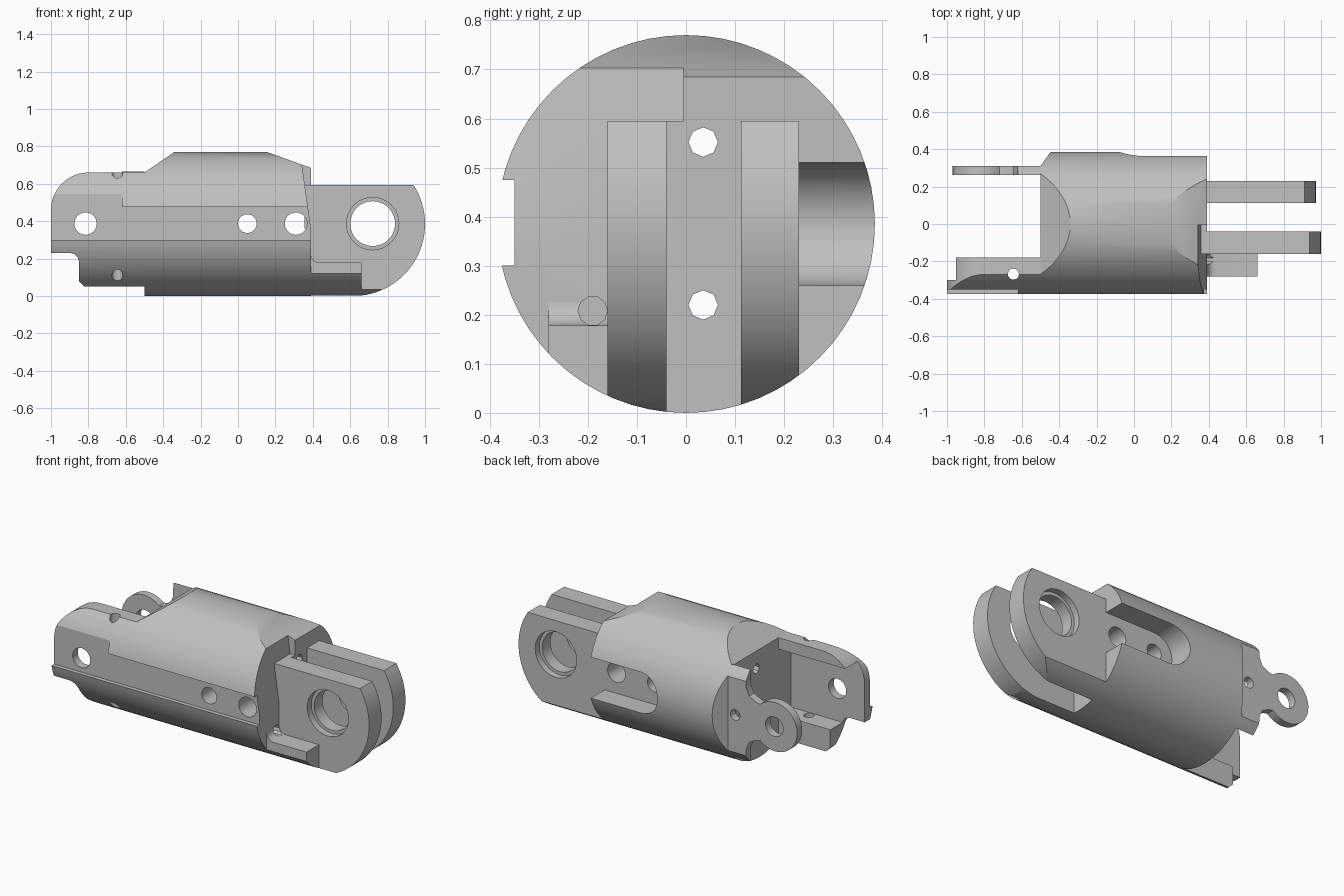
import bpy, bmesh, math

cube = bpy.data.objects.get("Cube")
if cube:
    bpy.data.objects.remove(cube, do_unlink=True)

metal = bpy.data.materials.new("light grey metal")
metal.use_nodes = True
GREY = (0.53, 0.53, 0.53, 1)
metal.diffuse_color = GREY
metal.node_tree.nodes["Principled BSDF"].inputs["Base Color"].default_value = GREY

R, CZ = 0.385, 0.385      # barrel radius and axis height


def prism(name, pts, axis, a, b):
    """Extrude a closed 2D profile along an axis from a to b."""
    place = {"x": lambda p, t: (t, p[0], p[1]),
             "y": lambda p, t: (p[0], t, p[1]),
             "z": lambda p, t: (p[0], p[1], t)}[axis]
    bm = bmesh.new()
    lo = [bm.verts.new(place(p, a)) for p in pts]
    hi = [bm.verts.new(place(p, b)) for p in pts]
    bm.faces.new(lo)
    bm.faces.new(hi[::-1])
    for i in range(len(pts)):
        j = (i + 1) % len(pts)
        bm.faces.new((lo[i], hi[i], hi[j], lo[j]))
    bmesh.ops.recalc_face_normals(bm, faces=bm.faces)
    mesh = bpy.data.meshes.new(name)
    bm.to_mesh(mesh)
    bm.free()
    mesh.materials.append(metal)
    ob = bpy.data.objects.new(name, mesh)
    bpy.context.collection.objects.link(ob)
    return ob


def arc(cx, cy, r, a0, a1, n):
    """Points on an arc, angles in degrees, both ends included."""
    angles = [math.radians(a0 + (a1 - a0) * i / n) for i in range(n + 1)]
    return [(cx + r * math.cos(t), cy + r * math.sin(t)) for t in angles]


def rect(u0, v0, u1, v1):
    return [(u0, v0), (u1, v0), (u1, v1), (u0, v1)]


def rod(u, v, r, axis, a, b, n=24):
    return prism("cutter", arc(u, v, r, 0, 360, n)[:-1], axis, a, b)


def boolean(ob, tool, op="DIFFERENCE"):
    """Apply a boolean and discard the helper."""
    tool.hide_render = True
    mod = ob.modifiers.new("cut", "BOOLEAN")
    mod.object, mod.operation, mod.solver = tool, op, "EXACT"
    bpy.context.view_layer.objects.active = ob
    bpy.ops.object.modifier_apply(modifier=mod.name)
    bpy.data.objects.remove(tool, do_unlink=True)


def cut(ob, pts, axis, a, b):
    boolean(ob, prism("cutter", pts, axis, a, b))


def clip_to_barrel(ob):
    boolean(ob, rod(0, CZ, R, "x", -1.2, 1.2, 64), "INTERSECT")


def cut_front_groove(ob):
    cut(ob, rect(-0.5, 0.30, -0.35, 0.475), "x", -1.2, 0.6)


# Barrel body with sloped top ends
body = rod(0, CZ, R, "x", -0.5, 0.39, 64)
body.name = body.data.name = "barrel_body"
cut(body, [(-0.645, 0.56), (-0.268, 0.82), (-0.7, 0.9)], "y", -0.5, 0.5)
cut(body, [(0.155, 0.77), (0.39, 0.685), (0.5, 0.645), (0.5, 0.9), (0.155, 0.9)], "y", -0.5, 0.5)
# Angled relief on the front half of the lug end
relief = [(0.335, 0.75), (0.39, 0.36), (0.5, 0.36), (0.5, 0.75)]
cut(body, relief, "y", -0.5, -0.16)
cut(body, [(0.335, 0.75), (0.357, 0.594), (0.5, 0.594), (0.5, 0.75)], "y", -0.17, -0.005)
cut_front_groove(body)
cut(body, rect(-0.9, 0.30, -0.62, 0.6), "y", -0.5, -0.35)
# Slanted step beside the rear tab
cut(body, [(-0.6, 0.31), (-0.5, 0.31), (-0.44, 0.394), (-0.44, 0.5), (-0.6, 0.5)], "z", -0.1, 0.9)
# Round-ended rear slot
slot = [(0.6, 0.26), (0.6, 0.51)] + arc(0.05, 0.385, 0.125, 90, 270, 16)
cut(body, slot, "y", 0.23, 0.5)
# Cross holes and lengthwise holes
boolean(body, rod(0.05, 0.387, 0.05, "y", -0.6, 0.6))
boolean(body, rod(0.31, 0.387, 0.06, "y", -0.6, 0.6))
for z in (0.552, 0.22):
    boolean(body, rod(0.035, z, 0.03, "x", -0.7, 0.6, 8))
boolean(body, rod(-0.19, 0.208, 0.03, "x", 0.25, 0.6, 10))

# Two rounded lugs with stepped bores
parts = [body]
for name, y0, y1, shift in (("front_lug", -0.16, -0.04, 0.0),
                            ("rear_lug", 0.112, 0.23, -0.027)):
    outline = [(0.355 if shift == 0 else 0.39, 0.594), (0.355 if shift == 0 else 0.39, 0.36),
               (0.39, 0.36), (0.39, 0.0)]
    outline += arc(0.615 + shift, 0.385, 0.385, -90, 33, 24)
    lug = prism(name, outline, "y", y0, y1)
    clip_to_barrel(lug)
    boolean(lug, rod(0.72, 0.387, 0.12, "y", y0 - 0.1, y1 + 0.1, 32))
    outer = (y0 - 0.1, y0 + 0.04) if y0 < 0 else (y1 - 0.04, y1 + 0.1)
    boolean(lug, rod(0.72, 0.387, 0.14, "y", *outer, 32))
    if y0 < 0:
        boolean(lug, rod(-0.19, 0.208, 0.03, "x", 0.25, 0.5, 10))
    parts.append(lug)

# Filleted ledge below the front lug
ledge = prism("front_ledge", [(0.39, 0.0), (0.66, 0.0), (0.66, 0.178)]
              + arc(0.437, 0.225, 0.047, 270, 180, 6), "y", -0.28, -0.16)
clip_to_barrel(ledge)
boolean(ledge, rod(-0.19, 0.208, 0.03, "x", 0.25, 0.5, 10))
parts.append(ledge)

# Front cheek, a channel with top and bottom flanges
cheek = prism("front_cheek",
              [(-0.5, 0.05), (-0.82, 0.05), (-0.85, 0.08), (-0.85, 0.18)]
              + arc(-0.9, 0.18, 0.05, 0, 90, 6) + [(-1.0, 0.23)]
              + arc(-0.8, 0.46, 0.2, 180, 90, 14) + [(-0.5, 0.66)], "y", -0.45, -0.18)
clip_to_barrel(cheek)
cut(cheek, rect(-1.2, 0.19, -0.5, 0.59), "y", -0.3, 0.0)
cut_front_groove(cheek)
cut(cheek, rect(-1.2, 0.30, -0.62, 0.6), "y", -0.5, -0.35)
boolean(cheek, rod(-0.815, 0.387, 0.06, "y", -0.6, 0.0))
boolean(cheek, rod(-0.645, -0.268, 0.03, "z", -0.1, 0.9, 12))
parts.append(cheek)

# Rear tab with a waisted neck and a round eye
tab = prism("rear_tab",
            [(-0.5, 0.1), (-0.62, 0.1), (-0.625, 0.2), (-0.645, 0.245), (-0.69, 0.27)]
            + arc(-0.82, 0.387, 0.15, -48, -312, 24)
            + [(-0.69, 0.504), (-0.645, 0.529), (-0.625, 0.574), (-0.62, 0.67), (-0.5, 0.67)],
            "y", 0.262, 0.31)
clip_to_barrel(tab)
boolean(tab, rod(-0.815, 0.387, 0.06, "y", 0.1, 0.5))
boolean(tab, rod(-0.55, 0.387, 0.033, "y", 0.1, 0.5, 12))
parts.append(tab)

# Smooth curved walls, keep edges sharp
bpy.ops.object.select_all(action="DESELECT")
for ob in parts:
    ob.select_set(True)
bpy.context.view_layer.objects.active = body
bpy.ops.object.shade_smooth_by_angle(angle=math.radians(25))
